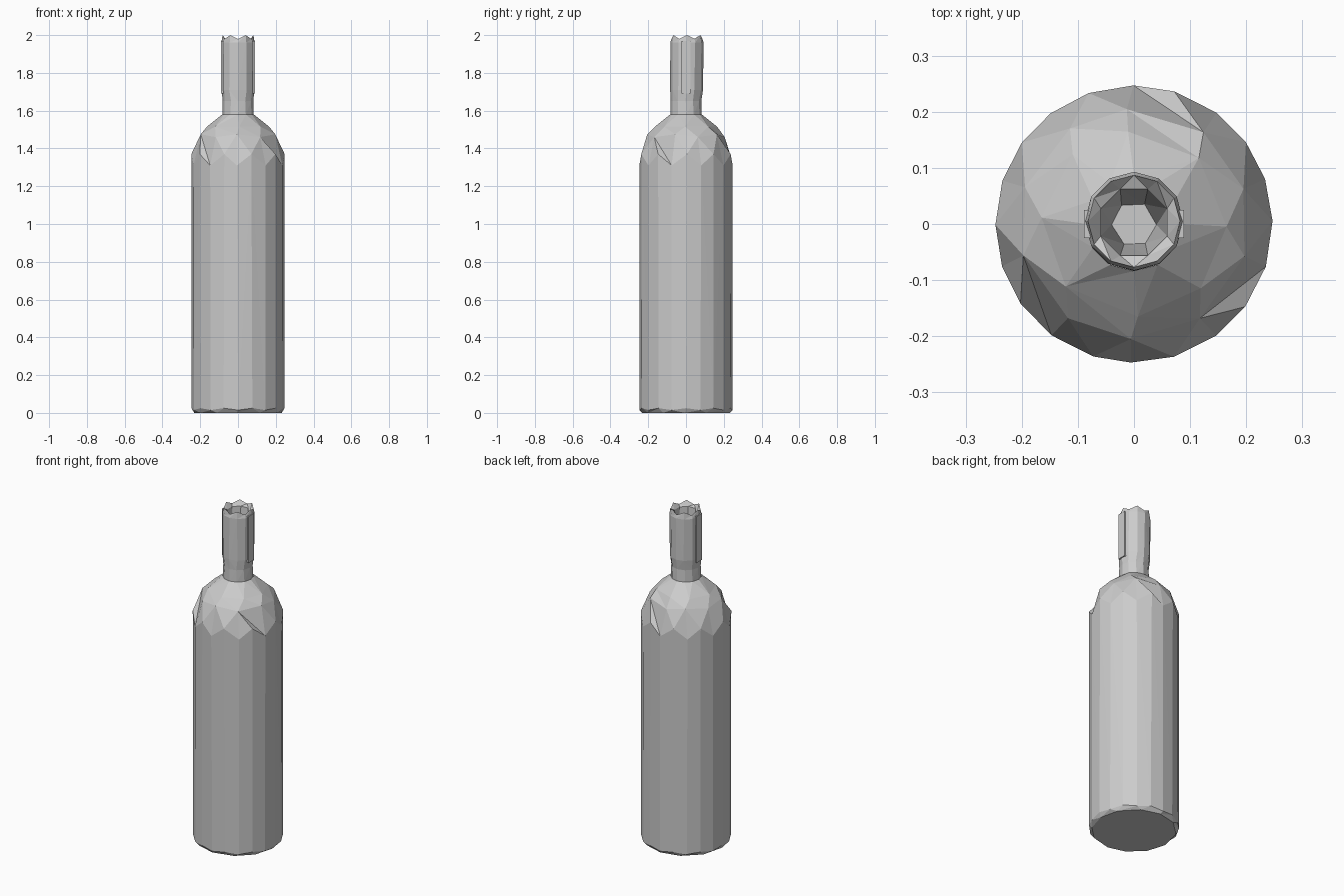
import bpy, bmesh, math, random

random.seed(4)
cube = bpy.data.objects.get("Cube")
if cube:
    bpy.data.objects.remove(cube)

grey = bpy.data.materials.new("plain grey")
grey.use_nodes = True
colour = (0.6, 0.6, 0.6, 1)
grey.diffuse_color = colour
grey.node_tree.nodes["Principled BSDF"].inputs["Base Color"].default_value = colour


def ring(bm, n, r, z, turn=0.0, wave=0.0, rough=0.0, cy=0.0):
    """Ring of n points; wave lowers every second point, rough shakes heights and angles."""
    pts = []
    for i in range(n):
        a = 2 * math.pi * (i + turn + random.uniform(-rough, rough)) / n
        h = z - (wave if i % 2 else 0)
        pts.append((a, bm.verts.new((r * math.cos(a), r * math.sin(a) + cy, h))))
    return pts


def zip_rings(bm, low, high):
    """Triangle strip between two rings, which may have different counts."""
    n, m, i, j = len(low), len(high), 0, 0

    def at(pts, k):
        return pts[k % len(pts)][0] + 2 * math.pi * (k // len(pts))

    while i < n or j < m:
        a, b = low[i % n][1], high[j % m][1]
        if j >= m or (i < n and at(low, i + 1) < at(high, j + 1)):
            bm.faces.new((a, low[(i + 1) % n][1], b))
            i += 1
        else:
            bm.faces.new((a, high[(j + 1) % m][1], b))
            j += 1


def build(name, make_rings, cap_start=False, cap_end=False):
    mesh = bpy.data.meshes.new(name)
    bm = bmesh.new()
    rings = make_rings(bm)
    for low, high in zip(rings, rings[1:]):
        zip_rings(bm, low, high)
    if cap_start:
        bm.faces.new([v for _, v in reversed(rings[0])])
    if cap_end:
        bm.faces.new([v for _, v in rings[-1]])
    bmesh.ops.recalc_face_normals(bm, faces=bm.faces)
    bm.to_mesh(mesh)
    bm.free()
    mesh.materials.append(grey)
    obj = bpy.data.objects.new(name, mesh)
    bpy.context.collection.objects.link(obj)
    return obj


# Body: flat base, straight faceted wall and coarse rounded shoulder
build("bottle_body", lambda bm: [
    ring(bm, 12, 0.232, 0.0, rough=0.1),
    ring(bm, 20, 0.246, 0.025, wave=0.01),
    ring(bm, 20, 0.247, 1.37, wave=0.06, rough=0.08),
    ring(bm, 10, 0.205, 1.46, turn=0.5, wave=-0.015, rough=0.1),
    ring(bm, 8, 0.165, 1.515, rough=0.1),
    ring(bm, 12, 0.084, 1.58),
], cap_start=True)

# Neck: waisted above the shoulder, jagged lip, hollow mouth with a floor
build("bottle_neck", lambda bm: [
    ring(bm, 12, 0.083, 1.575),
    ring(bm, 12, 0.081, 1.65, rough=0.1),
    ring(bm, 12, 0.087, 1.71, rough=0.1, cy=0.003),
    ring(bm, 12, 0.088, 1.96, cy=0.005),
    ring(bm, 12, 0.082, 2.0, wave=0.02, cy=0.005),
    ring(bm, 8, 0.064, 1.97, turn=0.5, cy=0.003),
    ring(bm, 6, 0.04, 1.68, rough=0.1),
], cap_end=True)

# Side ribs running up the neck
for side, name in ((1, "left_neck_rib"), (-1, "right_neck_rib")):
    bpy.ops.mesh.primitive_cube_add(size=1, location=(side * 0.079, 0, 1.83))
    rib = bpy.context.object
    rib.name = name
    rib.scale = (0.02, 0.05, 0.28)
    rib.data.materials.append(grey)
